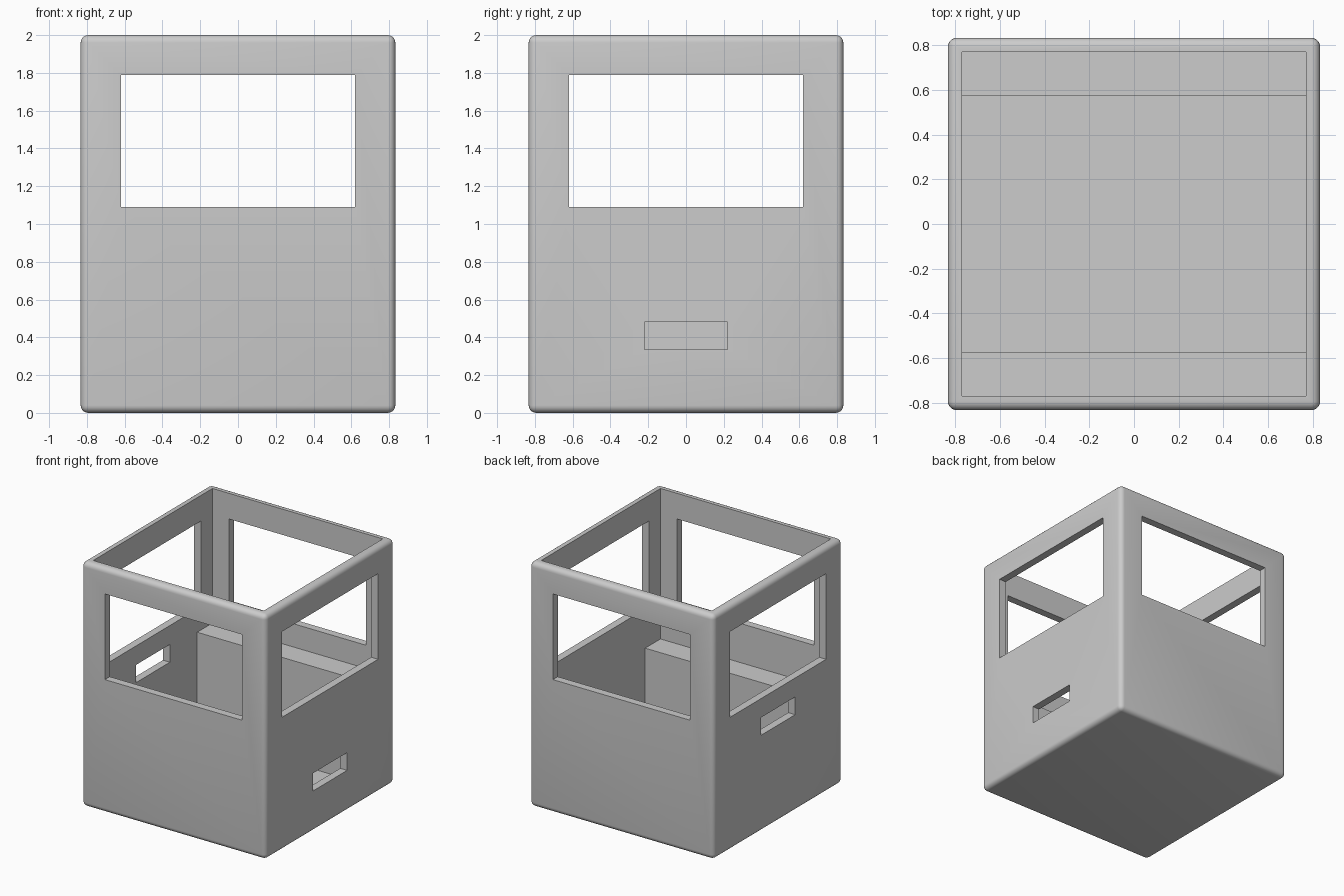
import bpy, bmesh, math
from mathutils import Vector

if "Cube" in bpy.data.objects:
    bpy.data.objects.remove(bpy.data.objects["Cube"])

OUT, INN, FLOOR = 0.833, 0.77, 0.063   # outer half width, inner half width, floor height

grey = bpy.data.materials.new("light_grey")
grey.diffuse_color = (0.604, 0.604, 0.604, 1)
grey.use_nodes = True
grey.node_tree.nodes["Principled BSDF"].inputs["Base Color"].default_value = grey.diffuse_color


def box(name, lo, hi):
    """Axis-aligned box between two corners."""
    lo, hi = Vector(lo), Vector(hi)
    bm = bmesh.new()
    bmesh.ops.create_cube(bm, size=1)
    for v in bm.verts:
        v.co = (lo + hi) / 2 + v.co * (hi - lo)
    mesh = bpy.data.meshes.new(name)
    bm.to_mesh(mesh)
    bm.free()
    mesh.materials.append(grey)
    ob = bpy.data.objects.new(name, mesh)
    bpy.context.collection.objects.link(ob)
    return ob


def apply(ob, mod):
    bpy.ops.object.select_all(action='DESELECT')
    bpy.context.view_layer.objects.active = ob
    ob.select_set(True)
    bpy.ops.object.modifier_apply(modifier=mod.name)


def cut(ob, lo, hi):
    """Subtract a box from an object."""
    cutter = box("cutter", lo, hi)
    mod = ob.modifiers.new("cut", 'BOOLEAN')
    mod.operation, mod.solver, mod.object = 'DIFFERENCE', 'EXACT', cutter
    apply(ob, mod)
    bpy.data.objects.remove(cutter)


# Outer shell with rounded edges
shell = box("shell", (-OUT, -OUT, 0), (OUT, OUT, 2))
bevel = shell.modifiers.new("round", 'BEVEL')
bevel.width, bevel.segments = 0.04, 5
apply(shell, bevel)

# Open interior
cut(shell, (-INN, -INN, FLOOR), (INN, INN, 2.5))

# Windows through all four walls
cut(shell, (-0.62, -1.5, 1.09), (0.62, 1.5, 1.79))
cut(shell, (-1.5, -0.62, 1.09), (1.5, 0.62, 1.79))

# Low slot on the right, higher slot on the left
cut(shell, (0.5, -0.22, 0.335), (1.5, 0.22, 0.48))
cut(shell, (-1.5, -0.22, 0.79), (-0.5, 0.22, 0.935))

bpy.context.view_layer.objects.active = shell
shell.select_set(True)
bpy.ops.object.shade_smooth_by_angle(angle=math.radians(30))

# Inner ledges along the front and back walls, set slightly into the shell
E = 0.02
box("back_ledge", (-INN - E, 0.573, FLOOR - E), (INN + E, INN + E, 0.90))
box("front_ledge", (-INN - E, -INN - E, FLOOR - E), (INN + E, -0.573, 0.77))
